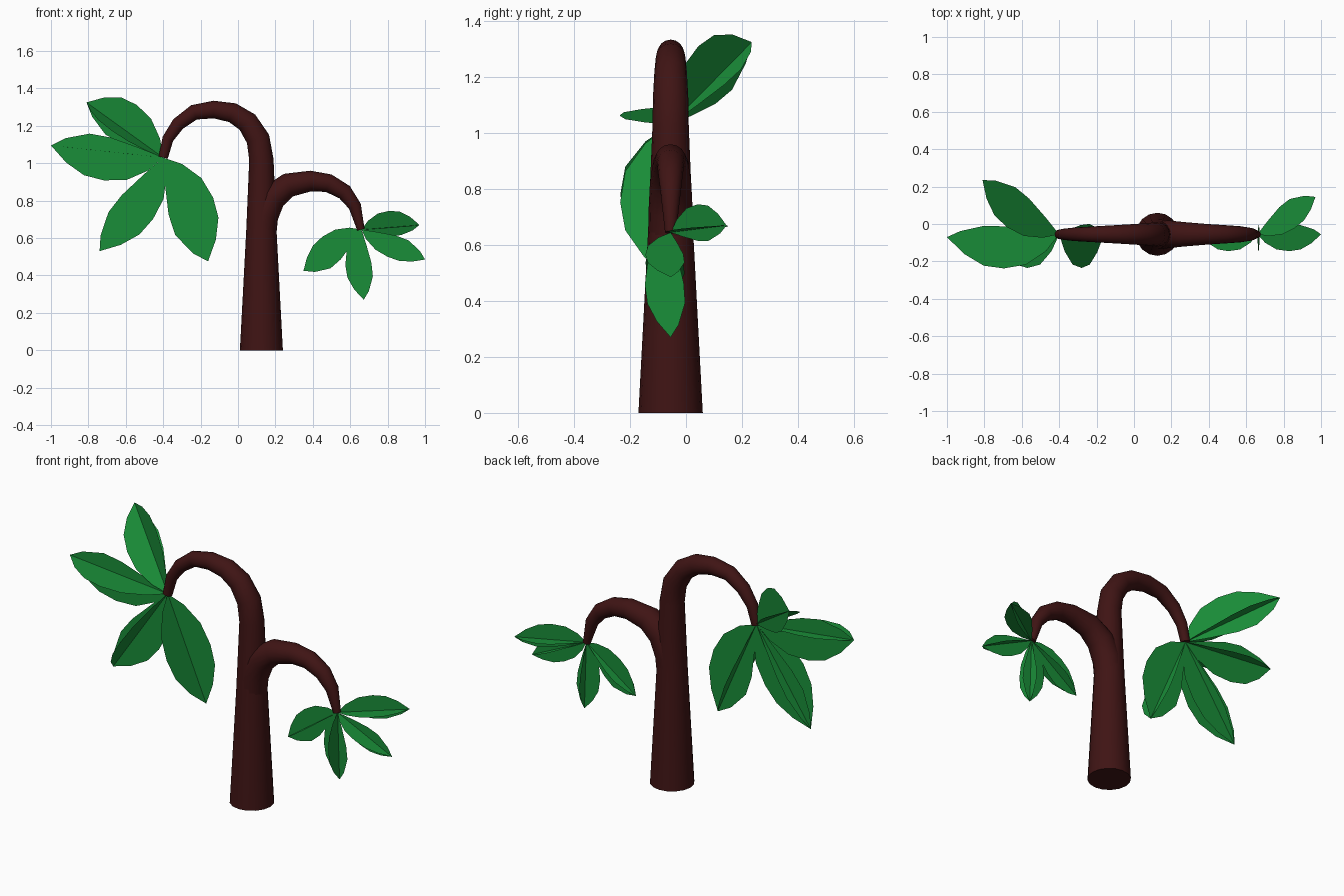
import bpy, bmesh, math
from mathutils import Vector

if "Cube" in bpy.data.objects:
    bpy.data.objects.remove(bpy.data.objects["Cube"])

Y0 = -0.055  # the whole plant bends in this plane


def material(name, rgb):
    m = bpy.data.materials.new(name)
    m.diffuse_color = (*rgb, 1)
    m.use_nodes = True
    m.node_tree.nodes["Principled BSDF"].inputs["Base Color"].default_value = m.diffuse_color
    return m


BARK = material("bark", (0.05, 0.007, 0.007))
GREEN = material("leaf_green", (0.01, 0.27, 0.04))


def finish(bm, name, mat):
    me = bpy.data.meshes.new(name)
    bm.to_mesh(me)
    bm.free()
    ob = bpy.data.objects.new(name, me)
    bpy.context.collection.objects.link(ob)
    me.materials.append(mat)
    return ob


def tube(name, path, sides=16):
    """Tapered tube along (x, z, radius) points."""
    bm = bmesh.new()
    pts = [Vector((x, Y0, z)) for x, z, r in path]
    rings = []
    for i, p in enumerate(pts):
        t = (pts[min(i + 1, len(pts) - 1)] - pts[max(i - 1, 0)]).normalized()
        if i == 0:
            t = Vector((0, 0, 1))
        b = Vector((0, 1, 0))
        n = b.cross(t)
        rings.append([bm.verts.new(p + path[i][2] * (n * math.cos(a) + b * math.sin(a)))
                      for a in (2 * math.pi * k / sides for k in range(sides))])
    for lo, hi in zip(rings, rings[1:]):
        for k in range(sides):
            j = (k + 1) % sides
            bm.faces.new((lo[k], lo[j], hi[j], hi[k]))
    bm.faces.new(rings[0])
    bm.faces.new(rings[-1])
    bmesh.ops.recalc_face_normals(bm, faces=bm.faces)
    ob = finish(bm, name, BARK)
    bpy.context.view_layer.objects.active = ob
    ob.select_set(True)
    bpy.ops.object.shade_smooth_by_angle(angle=math.radians(40))
    ob.select_set(False)


# trunk bending over to the left
tube("trunk", [(.125, 0, .115), (.125, .3, .099), (.125, .64, .081), (.125, 1.02, .065),
               (.107, 1.13, .063), (.05, 1.22, .058), (-.03, 1.27, .053),
               (-.13, 1.287, .047), (-.235, 1.272, .041), (-.32, 1.21, .036),
               (-.375, 1.13, .03), (-.40, 1.03, .025)])
# side branch bending over to the right
tube("side_branch", [(.125, .6, .078), (.137, .72, .079), (.185, .82, .074), (.27, .883, .065),
                     (.39, .905, .055), (.485, .893, .049), (.57, .845, .043),
                     (.625, .77, .034), (.657, .645, .02)])

# half-leaf outlines: (fraction of length, fraction of width)
WIDE = [(.12, .5), (.3, .9), (.5, 1), (.68, .9), (.85, .53)]
NARROW = [(.22, .45), (.48, .9), (.67, 1), (.88, .55)]


def leaf(name, base, tip, up, down, front, back):
    """Two crossed blades sharing one midrib."""
    base, tip = Vector(base), Vector(tip)
    axis = tip - base
    f = axis.cross(Vector((0, 0, 1))).normalized()
    if f.y > 0:
        f = -f
    u = axis.cross(f).normalized()
    if u.z < 0:
        u = -u
    bm = bmesh.new()
    v0, v1 = bm.verts.new(base), bm.verts.new(tip)
    for side, w, other in ((u, up, down), (-u, down, up), (f, front, back), (-f, back, front)):
        prof = WIDE if w > other else NARROW
        bm.faces.new([v0] + [bm.verts.new(base + axis * t + side * w * s) for t, s in prof] + [v1])
    finish(bm, name, GREEN)


# large leaves on the trunk tip
L = (-.40, Y0, 1.03)
leaf("large_leaf_1", L, (-.81, .235, 1.325), .155, .085, .13, .07)
leaf("large_leaf_2", L, (-1.0, -.07, 1.095), .085, .155, .175, .055)
leaf("large_leaf_3", L, (-.74, Y0, .53), .078, .14, .18, .055)
leaf("large_leaf_4", L, (-.16, Y0, .475), .16, .105, .18, .055)

# small leaves on the branch tip
R = (.66, Y0, .645)
leaf("small_leaf_1", R, (.97, .145, .67), .088, .047, .08, .065)
leaf("small_leaf_2", R, (1.0, Y0, .485), .055, .072, .09, .05)
leaf("small_leaf_3", R, (.672, Y0, .27), .053, .092, .092, .052)
leaf("small_leaf_4", R, (.35, Y0, .425), .09, .073, .09, .05)
